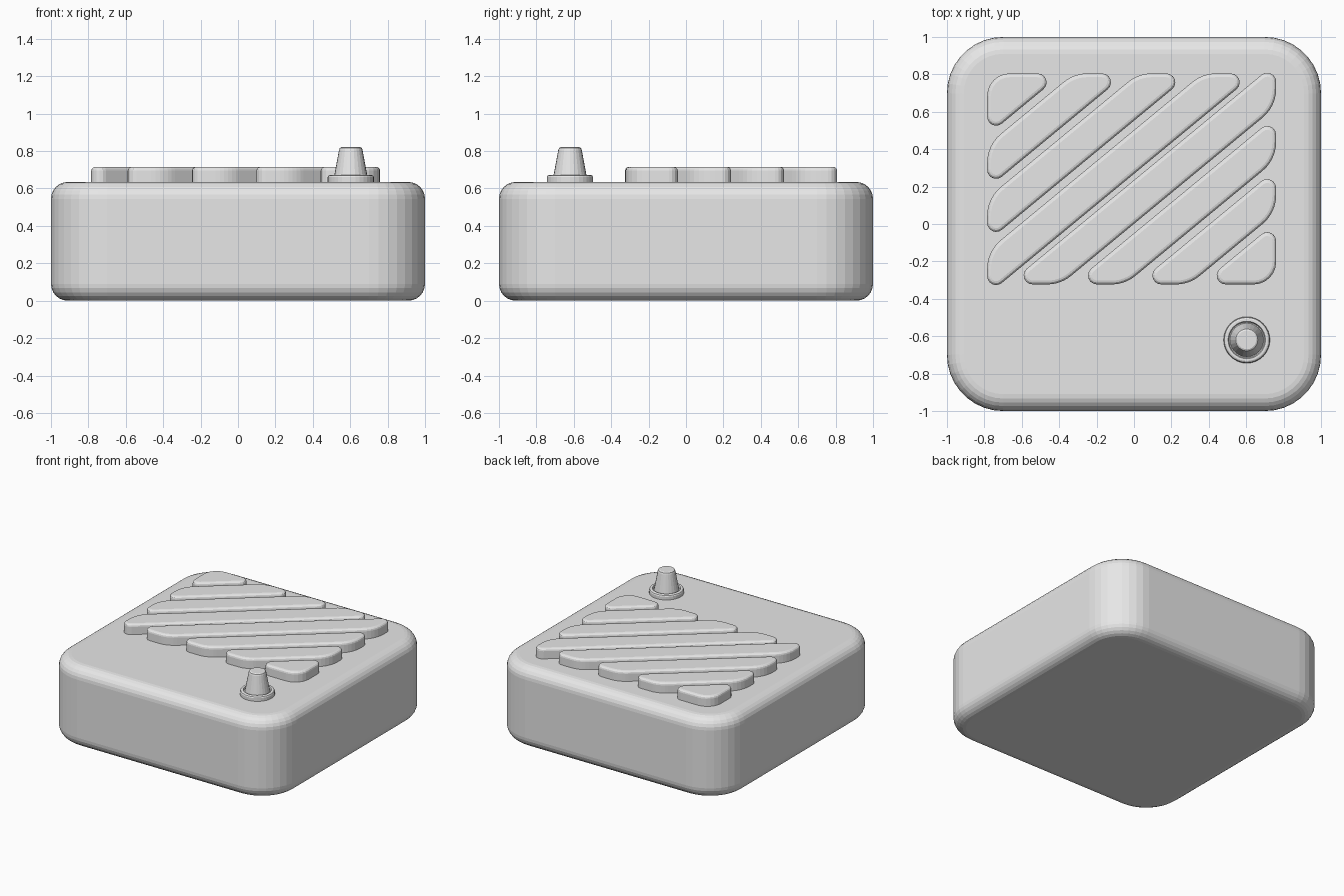
import bpy, bmesh, math
from mathutils import Vector

cube = bpy.data.objects.get("Cube")
if cube:
    bpy.data.objects.remove(cube, do_unlink=True)

grey = bpy.data.materials.new("light_grey")
grey.use_nodes = True
grey.diffuse_color = (0.8, 0.8, 0.8, 1)
grey.node_tree.nodes["Principled BSDF"].inputs["Base Color"].default_value = (0.8, 0.8, 0.8, 1)


def finish(name, bm):
    bmesh.ops.recalc_face_normals(bm, faces=bm.faces)
    mesh = bpy.data.meshes.new(name)
    bm.to_mesh(mesh)
    bm.free()
    mesh.materials.append(grey)
    obj = bpy.data.objects.new(name, mesh)
    bpy.context.collection.objects.link(obj)
    return obj


def fillet(points, radius_for, steps):
    """Replace each corner of a convex outline with an arc."""
    result = []
    for i, p in enumerate(points):
        a = (points[i - 1] - p).normalized()
        b = (points[(i + 1) % len(points)] - p).normalized()
        half = a.angle(b) / 2
        r = radius_for(math.degrees(2 * half))
        centre = p + (a + b).normalized() * (r / math.sin(half))
        start = p + a * (r / math.tan(half)) - centre
        end = p + b * (r / math.tan(half)) - centre
        sweep = math.pi - 2 * half
        for k in range(steps + 1):
            t = k / steps
            arc = start * math.sin((1 - t) * sweep) + end * math.sin(t * sweep)
            result.append(centre + arc / math.sin(sweep))
    return result


def slab(name, outline, z0, z1, bevel, segments, both_ends):
    """Extrude an outline and round its rim."""
    bm = bmesh.new()
    base = bm.faces.new([bm.verts.new((p.x, p.y, z0)) for p in outline])
    bmesh.ops.extrude_face_region(bm, geom=[base], use_keep_orig=True)
    bm.verts.ensure_lookup_table()
    for v in bm.verts[len(outline):]:
        v.co.z = z1
    rim = [e for e in bm.edges
           if all(abs(v.co.z - z1) < 1e-5 for v in e.verts)
           or both_ends and all(abs(v.co.z - z0) < 1e-5 for v in e.verts)]
    bmesh.ops.recalc_face_normals(bm, faces=bm.faces)
    bmesh.ops.bevel(bm, geom=rim, offset=bevel, segments=segments,
                    profile=0.5, affect='EDGES', clamp_overlap=True)
    return finish(name, bm)


# Body: rounded square block
square = [Vector(c) for c in ((-1, -1), (1, -1), (1, 1), (-1, 1))]
slab("body", fillet(square, lambda angle: 0.3, 9), 0, 0.635, 0.09, 6, True)

# Diagonal pads: four on one side, the rest turned half a circle
LEFT, RIGHT, BOTTOM, TOP = -0.785, 0.76, -0.323, 0.805
SLOPE, PITCH, GAP, LOWEST = 0.8255, 0.284, 0.05, -0.38
middle = Vector((LEFT + RIGHT, BOTTOM + TOP))


def pad_radius(angle):
    return 0.048 if angle < 80 else 0.12 if angle < 100 else 0.2


for i in range(4):
    low = LOWEST + PITCH * i
    high = low + PITCH - GAP
    pad = [Vector((LEFT, low)), Vector((LEFT + (TOP - low) / SLOPE, TOP))]
    if i == 3:
        pad.append(Vector((LEFT, TOP)))
    else:
        pad += [Vector((LEFT + (TOP - high) / SLOPE, TOP)), Vector((LEFT, high))]
    turned = [middle - p for p in pad]
    for side, corners in (("back", pad), ("front", turned)):
        slab(f"{side}_pad_{i + 1}", fillet(corners, pad_radius, 6),
             0.62, 0.715, 0.02, 3, False)


# Knob: collar and tapered stem turned around a vertical axis
def lathe(name, profile, centre, sides):
    bm = bmesh.new()
    rings = []
    for r, z in profile:
        rings.append([bm.verts.new((centre[0] + r * math.cos(2 * math.pi * k / sides),
                                    centre[1] + r * math.sin(2 * math.pi * k / sides), z))
                      for k in range(sides)])
    for lower, upper in zip(rings, rings[1:]):
        for k in range(sides):
            n = (k + 1) % sides
            bm.faces.new((lower[k], lower[n], upper[n], upper[k]))
    bm.faces.new(rings[0])
    bm.faces.new(rings[-1])
    return finish(name, bm)


KNOB = (0.603, -0.62)
lathe("knob_collar", [(0.124, 0.62), (0.124, 0.66), (0.12, 0.668), (0.112, 0.672),
                      (0.1, 0.672), (0.095, 0.66)], KNOB, 32)
lathe("knob_stem", [(0.092, 0.65), (0.063, 0.805), (0.059, 0.816), (0.05, 0.821)], KNOB, 24)
